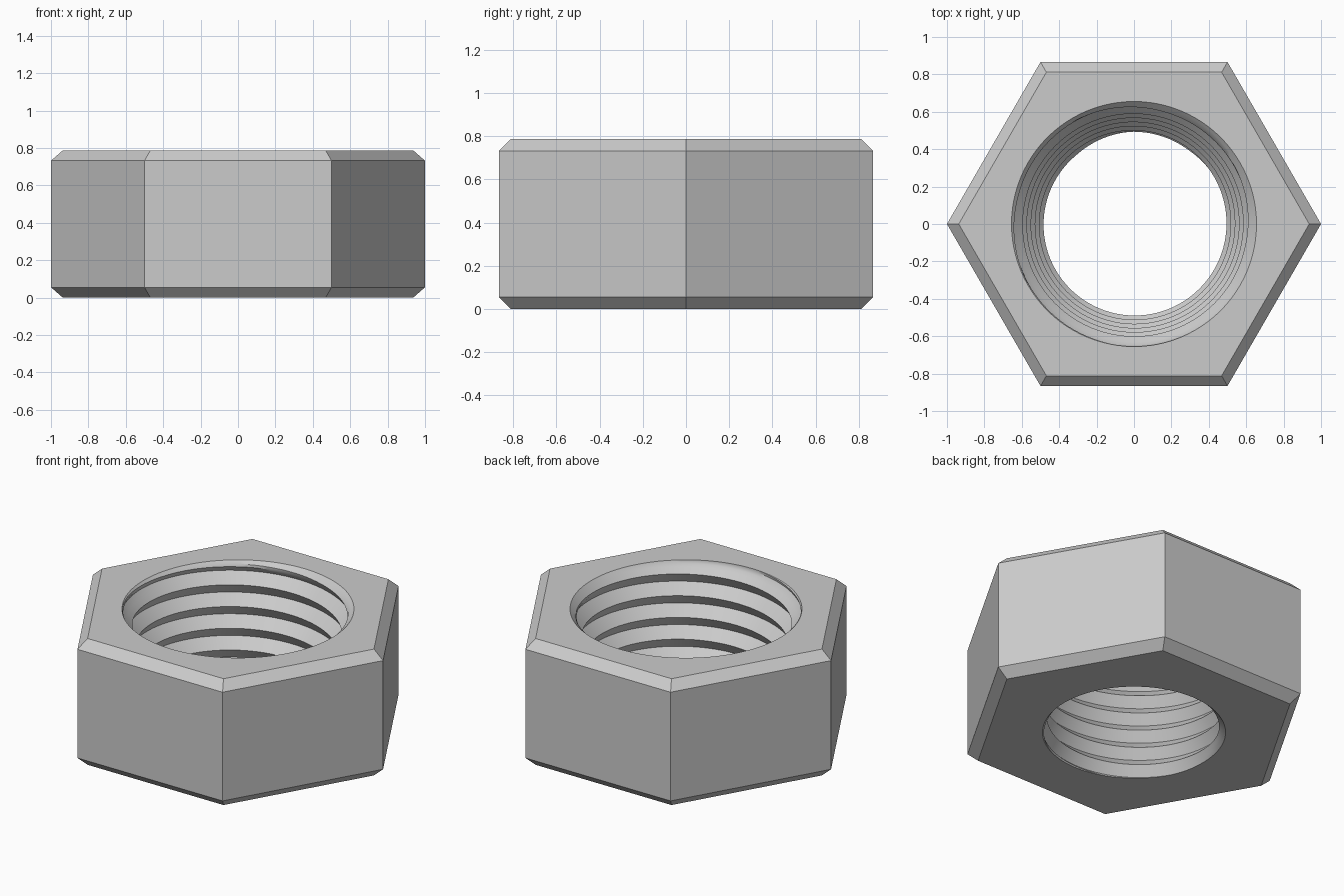
import bpy, bmesh, math
from math import cos, sin, tau, radians

cube = bpy.data.objects.get("Cube")
if cube:
    bpy.data.objects.remove(cube, do_unlink=True)

HEIGHT = 0.787        # nut thickness
BEVEL = 0.055         # outer edge chamfer
PITCH = 0.125         # thread rise per turn
DEPTH = 0.05          # thread depth
TOP_R, BOTTOM_R = 0.655, 0.517   # mouth radii of the tapered hole
COLS, SUB = 96, 8     # steps around, rows per turn
START = 0.66 - PITCH * 125 / 360  # a crest height at angle zero


def hole_radius(angle, z):
    """Tapered V thread with a chamfered mouth at each end."""
    phase = ((z - START) / PITCH - angle / tau) % 1.0
    crest = 0.474 + 0.178 * z
    thread = crest + DEPTH * (1 - abs(2 * phase - 1))
    mouth = max(TOP_R - (HEIGHT - z), BOTTOM_R - z)
    return max(min(thread, TOP_R), mouth)


def polar(radius, angle, z):
    return (radius * cos(angle), radius * sin(angle), z)


bm = bmesh.new()

# Threaded hole: rows follow the helix and are clipped to the two end faces
first = -SUB * (int(START / PITCH) + 3)
last = SUB * (int((HEIGHT - START) / PITCH) + 3)
grid = []
for c in range(COLS + 1):
    a = tau * c / COLS
    column = []
    for k in range(first, last):
        z = START + PITCH * (k / SUB + a / tau)
        z = min(max(z, 0.0), HEIGHT)
        column.append(bm.verts.new(polar(hole_radius(a, z), a, z)))
    grid.append(column)
for left, right in zip(grid, grid[1:]):
    for k in range(len(left) - 1):
        bm.faces.new((left[k], left[k + 1], right[k + 1], right[k]))
bmesh.ops.remove_doubles(bm, verts=bm.verts[:], dist=0.0001)


def rim(z):
    ring = [v for v in bm.verts if abs(v.co.z - z) < 1e-5]
    return sorted(ring, key=lambda v: round(math.atan2(v.co.y, v.co.x) % tau, 4) % round(tau, 4))


rims = [rim(0.0), rim(HEIGHT)]

# Hexagonal outside with chamfered top and bottom edges
profile = [(0.937, 0), (1, BEVEL), (1, HEIGHT - BEVEL), (0.937, HEIGHT)]
hexes = [[bm.verts.new(polar(r, tau * i / 6, z)) for i in range(6)] for r, z in profile]
for low, high in zip(hexes, hexes[1:]):
    for i in range(6):
        j = (i + 1) % 6
        bm.faces.new((low[i], low[j], high[j], high[i]))

# Flat end faces, one segment for each side of the hexagon
for ring, outer in zip(rims, (hexes[0], hexes[-1])):
    step = len(ring) // 6
    for i in range(6):
        arc = [ring[(i * step + s) % len(ring)] for s in range(step + 1)]
        bm.faces.new([outer[i], outer[(i + 1) % 6]] + arc[::-1])

bmesh.ops.recalc_face_normals(bm, faces=bm.faces[:])
mesh = bpy.data.meshes.new("hex_nut")
bm.to_mesh(mesh)
bm.free()

nut = bpy.data.objects.new("hex_nut", mesh)
bpy.context.collection.objects.link(nut)

# Plain grey metal
grey = bpy.data.materials.new("light grey")
grey.use_nodes = True
colour = (0.6, 0.6, 0.6, 1)
grey.diffuse_color = colour
grey.node_tree.nodes["Principled BSDF"].inputs["Base Color"].default_value = colour
mesh.materials.append(grey)

bpy.ops.object.select_all(action='DESELECT')
nut.select_set(True)
bpy.context.view_layer.objects.active = nut
bpy.ops.object.shade_smooth_by_angle(angle=radians(30))
